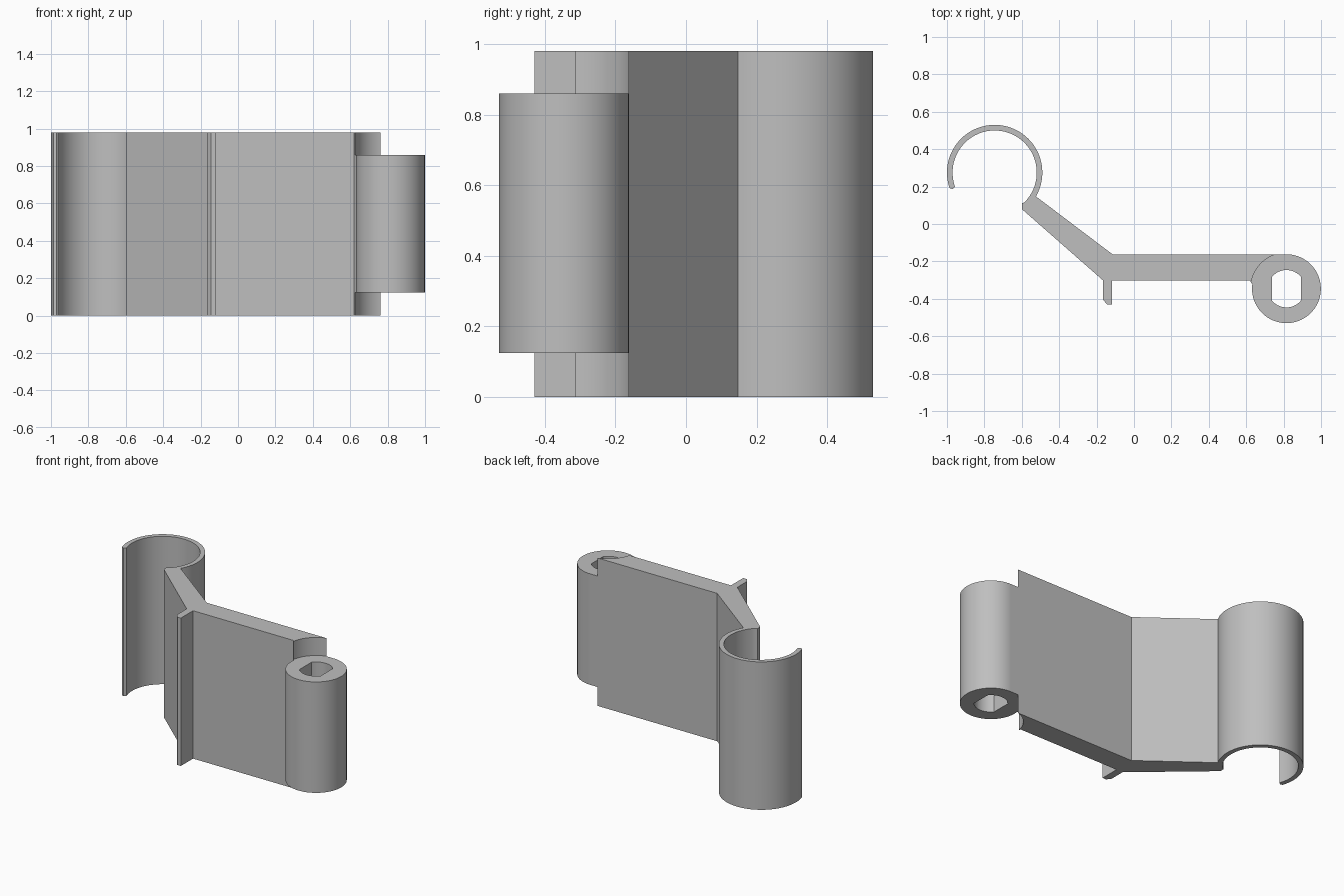
import bpy, bmesh
from math import sin, cos, radians, acos, degrees

cube = bpy.data.objects.get("Cube")
if cube:
    bpy.data.objects.remove(cube, do_unlink=True)

HEIGHT = 0.98
HINGE = (0.815, -0.346)
HINGE_Z = (0.125, 0.86)
CLIP = (-0.745, 0.275)

grey = bpy.data.materials.new("light grey plastic")
grey.use_nodes = True
colour = (0.52, 0.52, 0.52, 1)
grey.diffuse_color = colour
grey.node_tree.nodes["Principled BSDF"].inputs["Base Color"].default_value = colour


def arc(centre, radius, start, end, steps):
    angles = [radians(start + (end - start) * i / steps) for i in range(steps + 1)]
    return [(centre[0] + radius * cos(a), centre[1] + radius * sin(a)) for a in angles]


def finish(name, bm):
    bmesh.ops.recalc_face_normals(bm, faces=bm.faces)
    mesh = bpy.data.meshes.new(name)
    bm.to_mesh(mesh)
    bm.free()
    mesh.materials.append(grey)
    obj = bpy.data.objects.new(name, mesh)
    bpy.context.collection.objects.link(obj)
    return obj


def prism(name, outline, bottom, top):
    bm = bmesh.new()
    face = bm.faces.new([bm.verts.new((x, y, bottom)) for x, y in outline])
    new = bmesh.ops.extrude_face_region(bm, geom=[face])["geom"]
    verts = [v for v in new if isinstance(v, bmesh.types.BMVert)]
    bmesh.ops.translate(bm, verts=verts, vec=(0, 0, top - bottom))
    return finish(name, bm)


def cut(obj, cutter):
    mod = obj.modifiers.new("cut", 'BOOLEAN')
    mod.operation = 'DIFFERENCE'
    mod.solver = 'EXACT'
    mod.object = cutter
    bpy.context.view_layer.objects.active = obj
    bpy.ops.object.modifier_apply(modifier=mod.name)
    bpy.data.objects.remove(cutter, do_unlink=True)


def smooth(obj):
    bpy.ops.object.select_all(action='DESELECT')
    obj.select_set(True)
    bpy.context.view_layer.objects.active = obj
    bpy.ops.object.shade_smooth_by_angle(angle=radians(25))


# Spring clip, bent arm and stop tab share one extruded profile
profile = arc(CLIP, 0.255, 199, -30, 60)
profile += [(-0.115, -0.162), (0.815, -0.162), (0.815, -0.32),
            (0.63, -0.32), (0.62, -0.302), (-0.118, -0.302)]
profile += [(-0.118, -0.43), (-0.144, -0.43), (-0.165, -0.405), (-0.165, -0.302)]
profile += [(-0.6, 0.08), (-0.6, 0.11)]
profile += arc(CLIP, 0.225, -45, 199.5, 60)
profile += [(-0.97, 0.187)]
arm = prism("clip_arm", profile, 0, HEIGHT)

# Scalloped clearance above and below the barrel, and the barrel core between
for radius, low, high in ((0.192, -0.1, HINGE_Z[0]),
                          (0.15, HINGE_Z[0] - 0.05, HINGE_Z[1] + 0.05),
                          (0.192, HINGE_Z[1], HEIGHT + 0.1)):
    cut(arm, prism("clearance_cutter", arc(HINGE, radius, 0, 355, 71), low, high))
smooth(arm)

# Hinge barrel with a round bore that has two flats
barrel = prism("hinge_barrel", arc(HINGE, 0.184, 0, 355, 71), *HINGE_Z)
flat = degrees(acos(0.78))
bore = arc(HINGE, 0.1, flat, 180 - flat, 16) + arc(HINGE, 0.1, 180 + flat, 360 - flat, 16)
cut(barrel, prism("bore_cutter", bore, 0, HEIGHT))
smooth(barrel)
